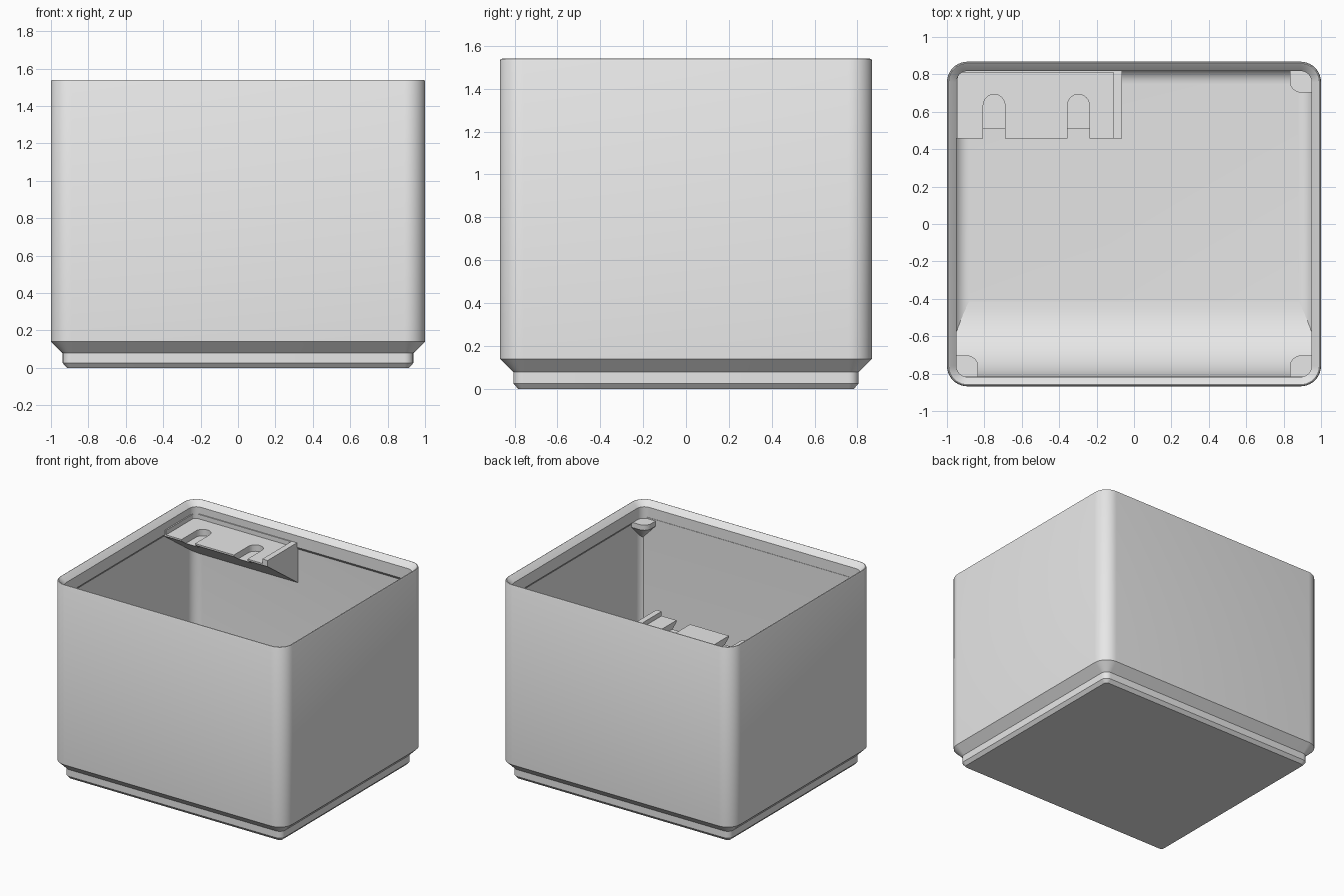
import bpy, bmesh, math
from mathutils import Vector

if "Cube" in bpy.data.objects:
    bpy.data.objects.remove(bpy.data.objects["Cube"])

HX, HY, R = 1.0, 0.868, 0.11
WALL, FLOOR, FILLET = 0.035, 0.207, 0.083

grey = bpy.data.materials.new("light grey")
grey.diffuse_color = (0.8, 0.8, 0.8, 1)
grey.use_nodes = True
grey.node_tree.nodes["Principled BSDF"].inputs["Base Color"].default_value = grey.diffuse_color


def loft(name, rings):
    """Closed solid through matching rings of points, capped at both ends."""
    bm = bmesh.new()
    loops = [[bm.verts.new(p) for p in ring] for ring in rings]
    n = len(loops[0])
    for a, b in zip(loops, loops[1:]):
        for i in range(n):
            j = (i + 1) % n
            bm.faces.new((a[i], a[j], b[j], b[i]))
    bm.faces.new(loops[0][::-1])
    bm.faces.new(loops[-1])
    bmesh.ops.recalc_face_normals(bm, faces=bm.faces[:])
    mesh = bpy.data.meshes.new(name)
    bm.to_mesh(mesh)
    bm.free()
    mesh.materials.append(grey)
    obj = bpy.data.objects.new(name, mesh)
    bpy.context.collection.objects.link(obj)
    return obj


def smooth(obj):
    bpy.ops.object.select_all(action='DESELECT')
    obj.select_set(True)
    bpy.context.view_layer.objects.active = obj
    bpy.ops.object.shade_smooth_by_angle(angle=math.radians(30))


def rounded_rect(inset, z, steps=10):
    r = max(R - inset, 0.012)
    cx, cy = HX - inset - r, HY - inset - r
    pts = []
    for k, (sx, sy) in enumerate([(1, 1), (-1, 1), (-1, -1), (1, -1)]):
        for i in range(steps + 1):
            a = math.pi / 2 * (k + i / steps)
            pts.append((sx * cx + r * math.cos(a), sy * cy + r * math.sin(a), z))
    return pts


def extrude_x(name, profile, x0, x1):
    return loft(name, [[(x, y, z) for y, z in profile] for x in (x0, x1)])


# Bin shell: stepped foot, outer wall, stacking lip, inner wall, floor fillet
profile = [(0.085, 0), (0.063, 0.025), (0.063, 0.078), (0, 0.14),
           (0, 1.53), (0.004, 1.538), (0.009, 1.54), (0.016, 1.535),
           (0.05, 1.50), (0.05, 1.41), (WALL, 1.39)]
for i in range(9):
    a = math.pi / 2 * i / 8
    profile.append((WALL + FILLET * (1 - math.cos(a)),
                    FLOOR + FILLET * (1 - math.sin(a))))
smooth(loft("bin_shell", [rounded_rect(d, z) for d, z in profile]))

# Curved scoop along the inside of the front wall
SR, SY = 0.4, -0.815
scoop = [(-0.84, 0.19), (SY + SR, 0.19)]
for i in range(17):
    a = math.pi / 2 * i / 16
    scoop.append((SY + SR * (1 - math.sin(a)), FLOOR + SR * (1 - math.cos(a))))
scoop += [(SY, 1.42), (-0.84, 1.42)]
smooth(extrude_x("front_scoop", scoop, -0.96, 0.96))

# Tapered corner tabs under the lip, at every corner but the label one
for name, sx, sy in [("front_left", -1, -1), ("front_right", 1, -1), ("back_right", 1, 1)]:
    corner, w, r = Vector((0.96, 0.83)), 0.127, 0.06
    outline = [Vector((0, 0)), Vector((-w, 0))]
    for i in range(9):
        a = math.pi + math.pi / 2 * i / 8
        outline.append(Vector((r - w + r * math.cos(a), r - w + r * math.sin(a))))
    outline.append(Vector((0, -w)))
    rings = []
    for s, z in [(1, 1.41), (1, 1.37), (0.1, 1.25)]:
        pts = [corner + p * s for p in outline]
        rings.append([(sx * p.x, sy * p.y, z) for p in pts])
    smooth(loft(name + "_corner_tab", rings))

# Label shelf with sloped underside
shelf = extrude_x("label_shelf",
                  [(0.457, 1.41), (0.457, 1.397), (0.83, 1.13), (0.83, 1.41)],
                  -0.96, -0.065)

# Round-ended slots cut into the shelf
for n, cx in enumerate((-0.748, -0.297)):
    r, cy = 0.058, 0.635
    slot = [(cx - r, 0.4), (cx + r, 0.4)]
    for i in range(17):
        a = math.pi * i / 16
        slot.append((cx + r * math.cos(a), cy + r * math.sin(a)))
    cutter = loft(f"slot_cutter_{n + 1}", [[(x, y, z) for x, y in slot] for z in (1.36, 1.5)])
    cutter.hide_render = True
    cutter.hide_set(True)
    mod = shelf.modifiers.new("slot", 'BOOLEAN')
    mod.operation, mod.solver, mod.object = 'DIFFERENCE', 'EXACT', cutter

# Raised rims around the label recess
for name, x0, x1, y0 in [("shelf_right_rim", -0.11, -0.065, 0.457),
                         ("shelf_left_rim", -0.96, -0.94, 0.457),
                         ("shelf_back_rim", -0.95, -0.10, 0.81)]:
    extrude_x(name, [(y0, 1.405), (0.83, 1.405), (0.83, 1.445), (y0, 1.445)], x0, x1)
